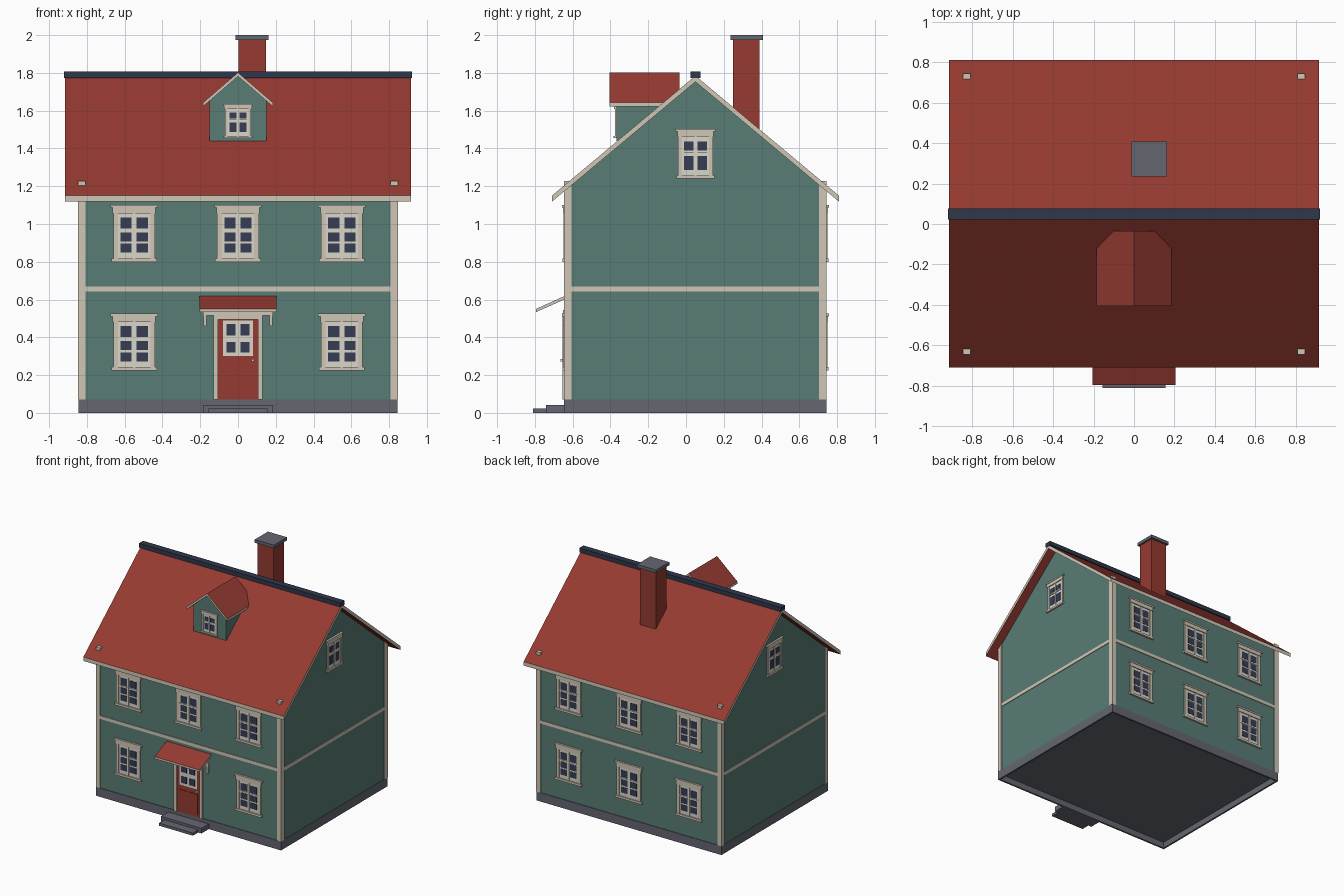
import bpy, bmesh
from math import radians
from mathutils import Matrix

if "Cube" in bpy.data.objects:
    bpy.data.objects.remove(bpy.data.objects["Cube"])


def material(name, hex_code):
    def lin(v):
        v /= 255
        return v / 12.92 if v < 0.04 else ((v + 0.055) / 1.055) ** 2.4
    rgba = [lin(v) for v in bytes.fromhex(hex_code)] + [1]
    m = bpy.data.materials.new(name)
    m.use_nodes = True
    m.diffuse_color = rgba
    m.node_tree.nodes["Principled BSDF"].inputs["Base Color"].default_value = rgba
    return m


GREEN = material("wall green", "587d75")
RED = material("roof red", "963a31")
CREAM = material("trim cream", "d0c6b6")
SASH = material("sash off white", "dad6ca")
NAVY = material("glass navy", "363d54")
DARK = material("ridge dark blue", "2f374b")
GREY = material("stone grey", "656771")


def finish(name, bm, mats):
    bmesh.ops.recalc_face_normals(bm, faces=bm.faces)
    me = bpy.data.meshes.new(name)
    bm.to_mesh(me)
    bm.free()
    for m in mats:
        me.materials.append(m)
    ob = bpy.data.objects.new(name, me)
    bpy.context.collection.objects.link(ob)
    return ob


def boxes(name, parts):
    """One object from boxes given as (x range, y range, z range, material)."""
    bm, mats = bmesh.new(), []
    for *ranges, mat in parts:
        if mat not in mats:
            mats.append(mat)
        mid = [(a + b) / 2 for a, b in ranges]
        size = [abs(b - a) for a, b in ranges]
        new = bmesh.ops.create_cube(
            bm, size=1, matrix=Matrix.Translation(mid) @ Matrix.Diagonal(size + [1]))
        for f in {f for v in new["verts"] for f in v.link_faces}:
            f.material_index = mats.index(mat)
    return finish(name, bm, mats)


def box(name, x, y, z, mat):
    return boxes(name, [(x, y, z, mat)])


def prism(name, profile, axis, lo, hi, mats):
    """Extrude a (side, z) profile along x or y; upright faces take the last material."""
    bm = bmesh.new()
    def at(s, z, t):
        return bm.verts.new((t, s, z) if axis == "x" else (s, t, z))
    face = bm.faces.new([at(s, z, lo) for s, z in profile])
    out = bmesh.ops.extrude_face_region(bm, geom=[face])
    shift = (hi - lo, 0, 0) if axis == "x" else (0, hi - lo, 0)
    bmesh.ops.translate(bm, vec=shift,
                        verts=[g for g in out["geom"] if isinstance(g, bmesh.types.BMVert)])
    bmesh.ops.recalc_face_normals(bm, faces=bm.faces)
    for f in bm.faces:
        f.normal_update()
        f.material_index = 0 if abs(f.normal.z) > 0.1 else len(mats) - 1
    return finish(name, bm, mats)


def gable_roof(name, axis, mid, half, eave, ridge, thick, lo, hi):
    top = [(mid - half, eave), (mid, ridge), (mid + half, eave)]
    under = [(s, z - thick) for s, z in reversed(top)]
    return prism(name, top + under, axis, lo, hi, [RED, CREAM])


def panes(cols, rows, y):
    return [(c, y, r, NAVY) for c in cols for r in rows]


def window(name, loc, angle=0, w=0.11, h=0.30, rows=((0.59, 0.78), (0.36, 0.52), (0.16, 0.32))):
    """Framed window facing -y, its bottom at loc, turned about z."""
    top = h - 0.09 * h
    inner = w * 0.78
    parts = [((-w * 1.1, w * 1.1), (-0.015, 0.01), (0, h * 0.06), CREAM),
             ((-w * 1.14, w * 1.14), (-0.016, 0.01), (top + h * 0.045, h), CREAM),
             ((-w * 1.04, w * 1.04), (-0.012, 0.01), (top - h * 0.06, top + h * 0.045), CREAM),
             ((-inner, inner), (-0.004, 0.01), (h * 0.05, top), SASH)]
    for s in (-1, 1):
        parts.append(((s * inner, s * w), (-0.009, 0.01), (h * 0.05, top), CREAM))
    # raised centre post and transom between the panes
    parts.append(((-w * 0.06, w * 0.06), (-0.009, 0), (h * 0.06, top), SASH))
    parts.append(((-inner, inner), (-0.008, 0), (h * 0.54, h * 0.57), SASH))
    cols = [(s * w * 0.12, s * w * 0.66) for s in (-1, 1)]
    parts += panes(cols, [(a * h, b * h) for a, b in rows], (-0.006, 0))
    ob = boxes(name, parts)
    ob.location = loc
    ob.rotation_euler.z = radians(angle)
    return ob


# House body on a hollow stone base
FRONT, BACK, MID, SIDE = -0.64, 0.74, 0.05, 0.84
prism("house_walls", [(FRONT, 0.07), (BACK, 0.07), (BACK, 1.18), (MID, 1.757), (FRONT, 1.18)],
      "x", -SIDE, SIDE, [GREEN])
E = 0.005
boxes("foundation", [
    ((-SIDE - E, SIDE + E), (FRONT - E, BACK + E), (0.05, 0.072), GREY),
    *[((s * (SIDE - 0.01), s * (SIDE + E)), (FRONT - E, BACK + E), (0, 0.06), GREY) for s in (-1, 1)],
    *[((-SIDE, SIDE), (a, a + 0.015), (0, 0.06), GREY) for a in (FRONT - E, BACK - 0.01)]])
box("upper_step", (-0.185, 0.185), (-0.74, FRONT), (0, 0.042), GREY)
box("lower_step", (-0.155, 0.155), (-0.81, -0.73), (0, 0.022), GREY)

# Corner boards and the band between the floors
for sx, side in ((-1, "right"), (1, "left")):
    for y0, y1, end in ((FRONT - E, FRONT + 0.035, "front"), (BACK - 0.035, BACK + E, "back")):
        box(f"corner_board_{end}_{side}", (sx * 0.807, sx * 0.846), (y0, y1), (0.072, 1.228), CREAM)
box("floor_band", (-SIDE - E, SIDE + E), (FRONT - E, BACK + E), (0.643, 0.67), CREAM)

# Main roof, ridge and chimney
gable_roof("main_roof", "x", MID, 0.76, 1.15, 1.785, 0.032, -0.915, 0.915)
box("ridge_cap", (-0.92, 0.92), (0.023, 0.077), (1.772, 1.807), DARK)
box("chimney", (0.003, 0.147), (0.25, 0.39), (1.4, 1.98), RED)
box("chimney_cap", (-0.012, 0.162), (0.235, 0.407), (1.974, 2.0), GREY)

# Dormer
prism("dormer_walls", [(-0.15, 1.44), (0.15, 1.44), (0.15, 1.655), (0, 1.783), (-0.15, 1.655)],
      "y", -0.368, -0.06, [GREEN])
gable_roof("dormer_roof", "y", 0, 0.185, 1.642, 1.802, 0.02, -0.405, -0.035)
PAIR = ((0.53, 0.75), (0.18, 0.46))
window("dormer_window", (0, -0.368, 1.455), w=0.07, h=0.18, rows=PAIR)

# Windows of both floors and the gables
for x, place in ((-0.55, "right"), (0, "middle"), (0.55, "left")):
    for z, floor in ((0.8, "upper"), (0.225, "lower")):
        if floor == "upper" or x:
            window(f"front_{floor}_window_{place}", (x, FRONT, z))
        window(f"back_{floor}_window_{place}", (x, BACK, z), 180)
for s, side in ((-1, "right"), (1, "left")):
    window(f"gable_window_{side}", (s * SIDE, MID, 1.24), s * 90, w=0.092, h=0.262, rows=PAIR)

# Front door with glazed top and two lower panels
door = [((-0.105, 0.105), (FRONT - 0.006, FRONT), (0.07, 0.5), RED),
        ((-0.08, 0.08), (FRONT - 0.011, FRONT), (0.3, 0.49), SASH)]
for s in (-1, 1):
    door.append(((s * 0.012, s * 0.085), (FRONT - 0.011, FRONT), (0.09, 0.26), RED))
door += panes([(-0.062, -0.012), (0.012, 0.062)], [(0.32, 0.375), (0.41, 0.47)],
              (FRONT - 0.014, FRONT))
door.append(((0.072, 0.086), (FRONT - 0.025, FRONT), (0.272, 0.286), SASH))
boxes("front_door", door)
boxes("door_frame", [
    ((-0.13, 0.13), (FRONT - 0.015, FRONT), (0.495, 0.525), CREAM),
    *[((s * 0.105, s * 0.13), (FRONT - 0.015, FRONT), (0.07, 0.51), CREAM) for s in (-1, 1)]])

# Door canopy on two brackets
prism("door_canopy", [(-0.795, 0.55), (FRONT, 0.62), (FRONT, 0.602), (-0.795, 0.533)],
      "x", -0.205, 0.205, [RED, CREAM])
box("canopy_board", (-0.185, 0.185), (FRONT - 0.012, FRONT), (0.515, 0.545), CREAM)
for s, side in ((-1, "right"), (1, "left")):
    box(f"canopy_bracket_{side}", (s * 0.168, s * 0.183), (FRONT - 0.014, FRONT), (0.46, 0.53), CREAM)
